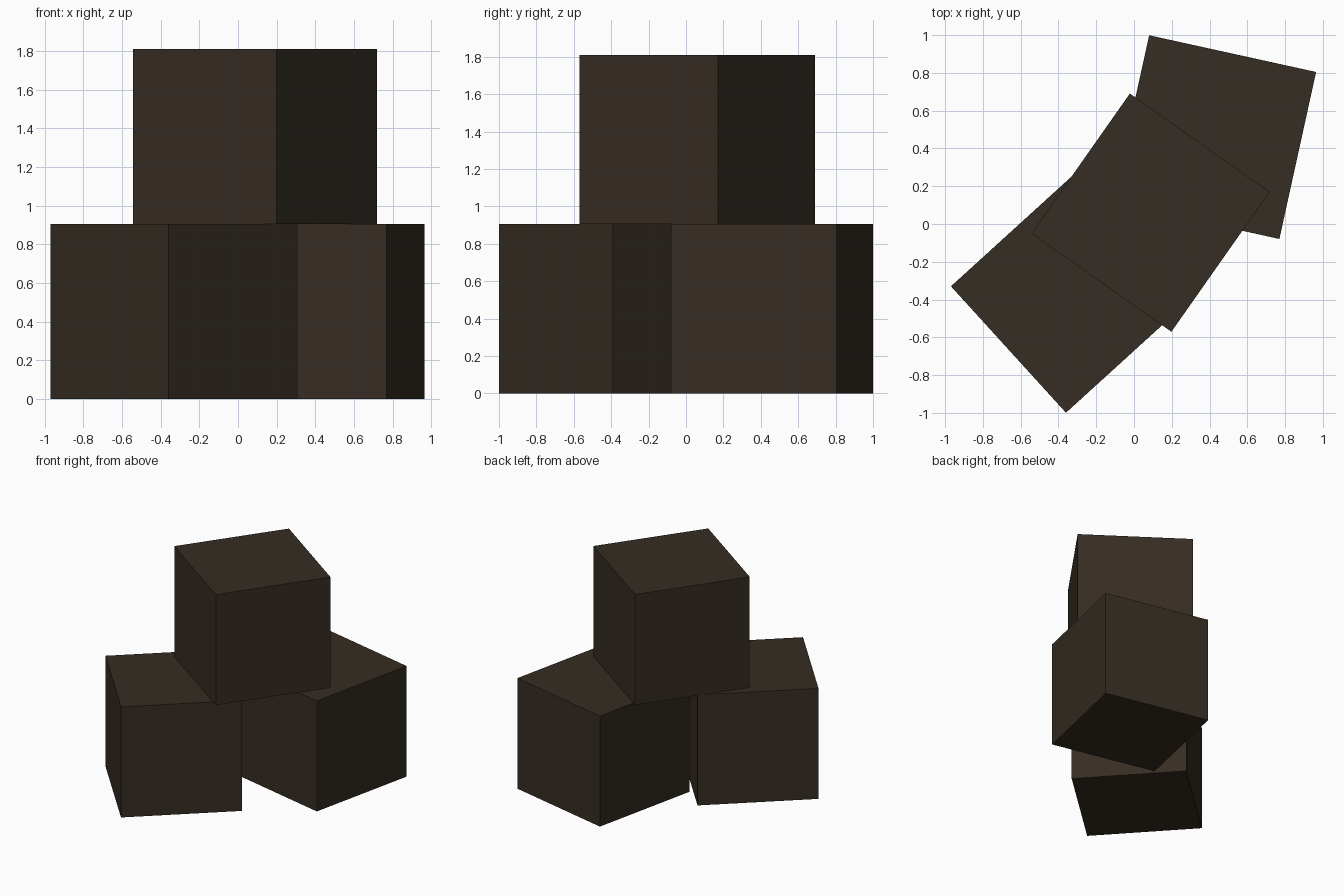
import bpy
from math import radians

cube = bpy.data.objects.get("Cube")
if cube:
    bpy.data.objects.remove(cube, do_unlink=True)

SIDE = 0.905

# Single dark brown material
brown = bpy.data.materials.new("dark_brown")
brown.use_nodes = True
colour = (0.037, 0.026, 0.017, 1)
brown.diffuse_color = colour
bsdf = next(n for n in brown.node_tree.nodes if n.type == "BSDF_PRINCIPLED")
bsdf.inputs["Base Color"].default_value = colour
bsdf.inputs["Roughness"].default_value = 0.9


def block(name, x, y, level, turn):
    """Add one cube, resting on the given level of the stack."""
    bpy.ops.mesh.primitive_cube_add(
        size=SIDE,
        location=(x, y, SIDE * (level + 0.5)),
        rotation=(0, 0, radians(turn)),
    )
    obj = bpy.context.object
    obj.name = name
    obj.data.materials.append(brown)


# Two blocks on the ground, one stacked across them
block("front_block", -0.33, -0.36, 0, 42.3)
block("back_block", 0.425, 0.46, 0, -12.4)
block("top_block", 0.088, 0.06, 1, -35.1)
